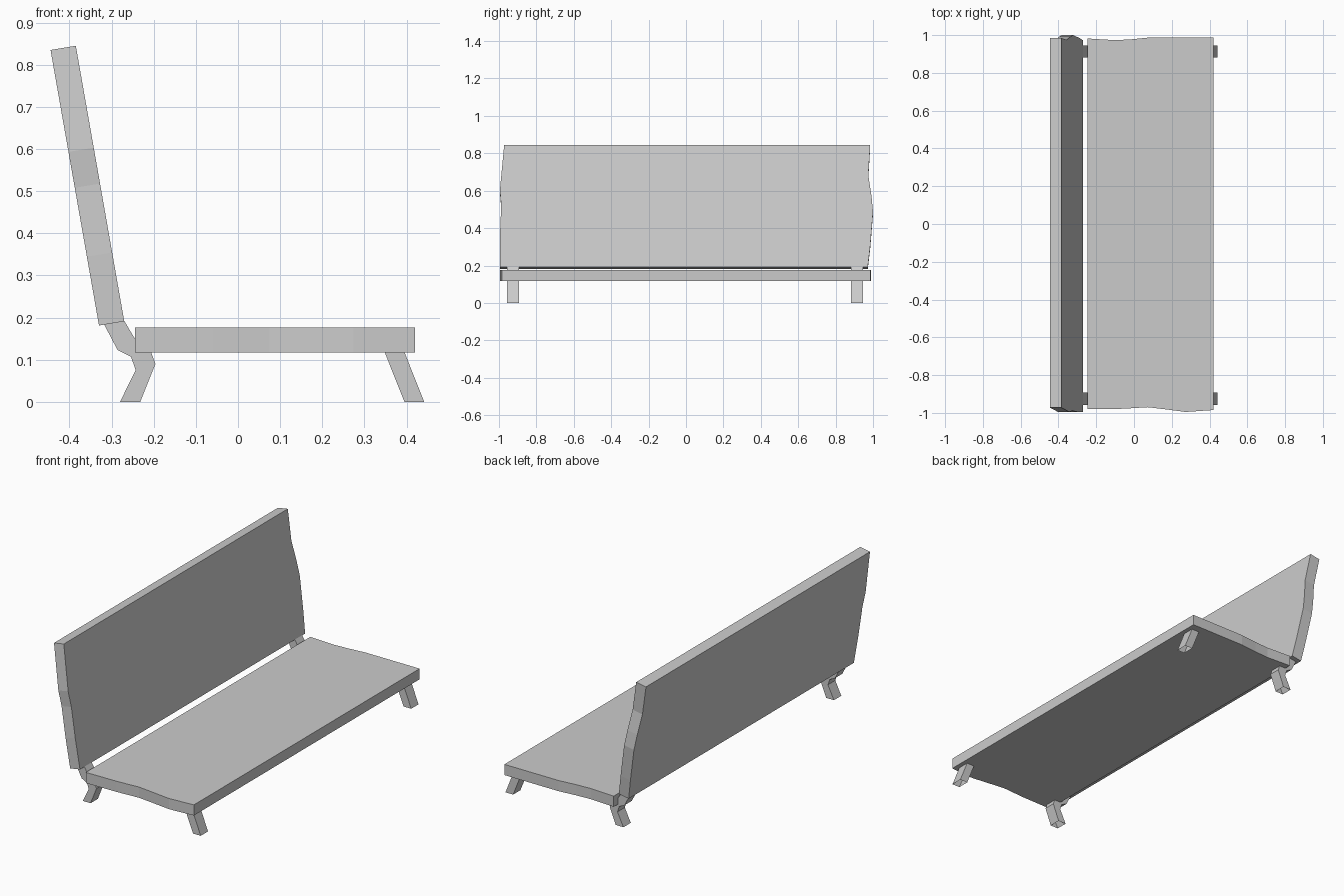
import bpy
import bmesh

if "Cube" in bpy.data.objects:
    bpy.data.objects.remove(bpy.data.objects["Cube"], do_unlink=True)

GREY = (0.6, 0.6, 0.6, 1.0)
grey = bpy.data.materials.new("plain grey")
grey.use_nodes = True
grey.diffuse_color = GREY
grey.node_tree.nodes["Principled BSDF"].inputs["Base Color"].default_value = GREY


def finish(name, bm):
    """Turn a bmesh into a named, grey, flat-shaded object."""
    bmesh.ops.recalc_face_normals(bm, faces=bm.faces)
    mesh = bpy.data.meshes.new(name)
    bm.to_mesh(mesh)
    bm.free()
    mesh.materials.append(grey)
    bpy.context.collection.objects.link(bpy.data.objects.new(name, mesh))


def board(name, start, end, thick, right_edge, left_edge):
    """Plank running from start to end in xz; each wavy edge is (fraction, y)."""
    (x0, z0), (x1, z1) = start, end
    outline = right_edge + left_edge[::-1]
    bm = bmesh.new()
    base = [bm.verts.new((x0 + (x1 - x0) * t, y, z0 + (z1 - z0) * t))
            for t, y in outline]
    top = [bm.verts.new((v.co.x + thick[0], v.co.y, v.co.z + thick[1]))
           for v in base]
    bm.faces.new(base)
    bm.faces.new(top)
    for i in range(len(base)):
        j = (i + 1) % len(base)
        bm.faces.new((base[i], base[j], top[j], top[i]))
    finish(name, bm)


def leg(name, sections, y0, y1):
    """Open-ended bent tube through pairs of (x, z) points."""
    bm = bmesh.new()
    rings = []
    for (xa, za), (xb, zb) in sections:
        corners = ((xa, y0, za), (xb, y0, zb), (xb, y1, zb), (xa, y1, za))
        rings.append([bm.verts.new(c) for c in corners])
    for low, high in zip(rings, rings[1:]):
        for i in range(4):
            j = (i + 1) % 4
            bm.faces.new((low[i], low[j], high[j], high[i]))
    finish(name, bm)


# Seat board with wavy ends
board("seat", (-0.245, 0.117), (0.42, 0.117), (0, 0.059),
      [(0, -0.98), (0.28, -0.978), (0.48, -0.97), (0.63, -0.982),
       (0.78, -0.995), (1, -0.985)],
      [(0, 0.982), (0.22, 0.973), (0.35, 0.978), (0.5, 0.988), (1, 0.987)])

# Leaning back board with wavy ends
board("backrest", (-0.33, 0.181), (-0.445, 0.835), (0.06, 0.01),
      [(0, -0.995), (0.25, -0.995), (0.5, -0.988), (0.63, -0.995), (1, -0.972)],
      [(0, 0.972), (0.17, 0.985), (0.45, 1.0), (0.58, 0.992),
       (0.75, 0.975), (1, 0.985)])

# Bent back legs carry the backrest; front legs splay forward
back_profile = [((-0.28, 0), (-0.232, 0)),
                ((-0.243, 0.075), (-0.196, 0.09)),
                ((-0.254, 0.107), (-0.208, 0.122)),
                ((-0.286, 0.123), (-0.245, 0.15)),
                ((-0.318, 0.184), (-0.27, 0.192))]
front_profile = [((0.395, 0), (0.442, 0)), ((0.348, 0.118), (0.395, 0.118))]
for side, y0 in (("right", -0.957), ("left", 0.882)):
    leg("back_leg_" + side, back_profile, y0, y0 + 0.064)
    leg("front_leg_" + side, front_profile, y0, y0 + 0.064)
